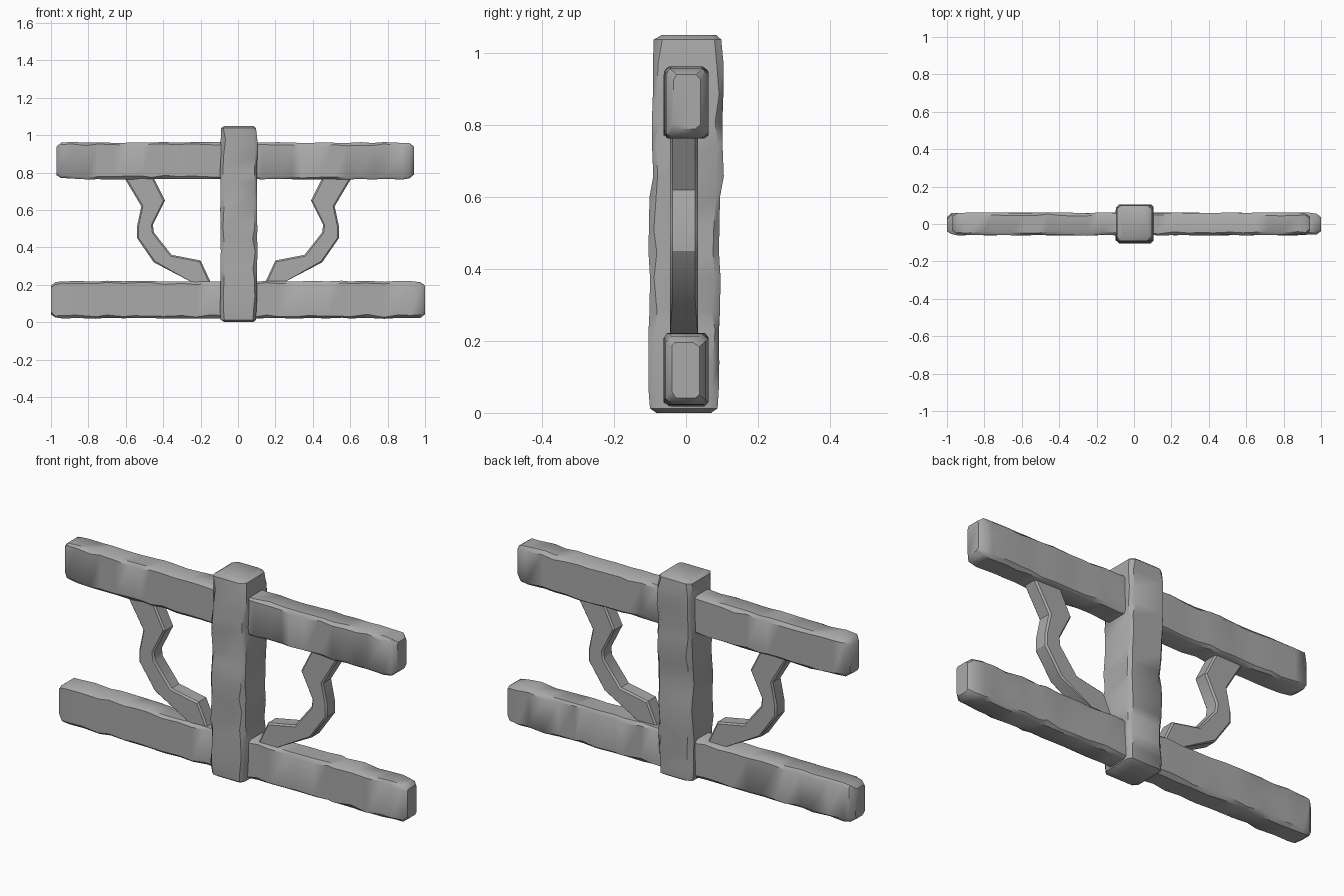
import bpy, bmesh, random
from mathutils import Vector, Matrix

random.seed(7)
cube = bpy.data.objects.get("Cube")
if cube:
    bpy.data.objects.remove(cube, do_unlink=True)

stone = bpy.data.materials.new("grey_stone")
stone.use_nodes = True
stone.diffuse_color = (0.4, 0.4, 0.4, 1)
stone.node_tree.nodes["Principled BSDF"].inputs["Base Color"].default_value = (0.4, 0.4, 0.4, 1)


def finish(name, bm, angle):
    bmesh.ops.recalc_face_normals(bm, faces=bm.faces)
    mesh = bpy.data.meshes.new(name)
    bm.to_mesh(mesh)
    bm.free()
    mesh.materials.append(stone)
    obj = bpy.data.objects.new(name, mesh)
    bpy.context.collection.objects.link(obj)
    bpy.ops.object.select_all(action="DESELECT")
    obj.select_set(True)
    bpy.context.view_layer.objects.active = obj
    bpy.ops.object.shade_smooth_by_angle(angle=angle)
    return obj


def worn_beam(name, start, end, half_u, half_v, chip, steps, place, shift=lambda t: 0):
    """Loft a chipped eight-sided section along an axis; place maps (along, u, v) to space."""
    bm = bmesh.new()
    rings = []
    stops = [(0, 0.022), (0.012, 0.004)]
    stops += [((i + random.uniform(-0.25, 0.25)) / steps, 0) for i in range(1, steps)]
    stops += [(0.988, 0.004), (1, 0.022)]
    for t, inset in stops:
        ring = []
        wob_u, wob_v = random.uniform(-0.003, 0.003), random.uniform(-0.003, 0.003)
        for su, sv in ((1, 1), (-1, 1), (-1, -1), (1, -1)):
            a, b = (random.uniform(0.4, 1) * chip for _ in range(2))
            u, v = half_u - inset, half_v - inset
            pair = [(su * u, sv * (v - b)), (su * (u - a), sv * v)]
            if su * sv < 0:
                pair.reverse()
            for pu, pv in pair:
                along = start + (end - start) * t
                ring.append(bm.verts.new(place(along, pu + wob_u, pv + wob_v + shift(t))))
        rings.append(ring)
    for lower, upper in zip(rings, rings[1:]):
        for i in range(8):
            j = (i + 1) % 8
            bm.faces.new((lower[i], lower[j], upper[j], upper[i]))
    bm.faces.new(rings[0])
    bm.faces.new(rings[-1])
    return finish(name, bm, 0.7)


# Upright post, leaning slightly back towards the top
worn_beam("centre_post", 0, 1.05, 0.098, 0.098, 0.026, 14,
          lambda a, u, v: Vector((u + 0.003, v, a)),
          lambda t: -0.004 if t < 0.6 else 0.006)

# Two horizontal rails
worn_beam("upper_rail", -0.97, 0.94, 0.098, 0.06, 0.02, 26,
          lambda a, u, v: Vector((a, v, 0.863 + u)))
worn_beam("lower_rail", -1, 1, 0.099, 0.06, 0.02, 26,
          lambda a, u, v: Vector((a, v, 0.12 + u)))

# Crooked brackets between the rails: paired outer and inner edge points
outer = [(0.63, 0.81), (0.517, 0.62), (0.54, 0.51), (0.54, 0.45), (0.45, 0.32), (0.24, 0.21), (0.2, 0.19)]
inner = [(0.47, 0.81), (0.39, 0.65), (0.455, 0.52), (0.45, 0.48), (0.355, 0.36), (0.2, 0.33), (0.135, 0.19)]
for name, side in (("left_bracket", 1), ("right_bracket", -1)):
    bm = bmesh.new()
    rings = []
    for (ox, oz), (ix, iz) in zip(outer, inner):
        rings.append([bm.verts.new((side * x, y, z)) for x, y, z in
                      ((ox, -0.045, oz), (ix, -0.045, iz), (ix, 0.033, iz), (ox, 0.033, oz))])
    for a, b in zip(rings, rings[1:]):
        for i in range(4):
            j = (i + 1) % 4
            bm.faces.new((a[i], a[j], b[j], b[i]))
    bm.faces.new(rings[0])
    bm.faces.new(rings[-1])
    # Soften the long edges
    corner = [e for r, s in zip(rings, rings[1:]) for p, q in zip(r, s)
              for e in p.link_edges if e.other_vert(p) == q]
    bmesh.ops.bevel(bm, geom=corner, offset=0.008, segments=1, affect="EDGES")
    finish(name, bm, 0.6)
